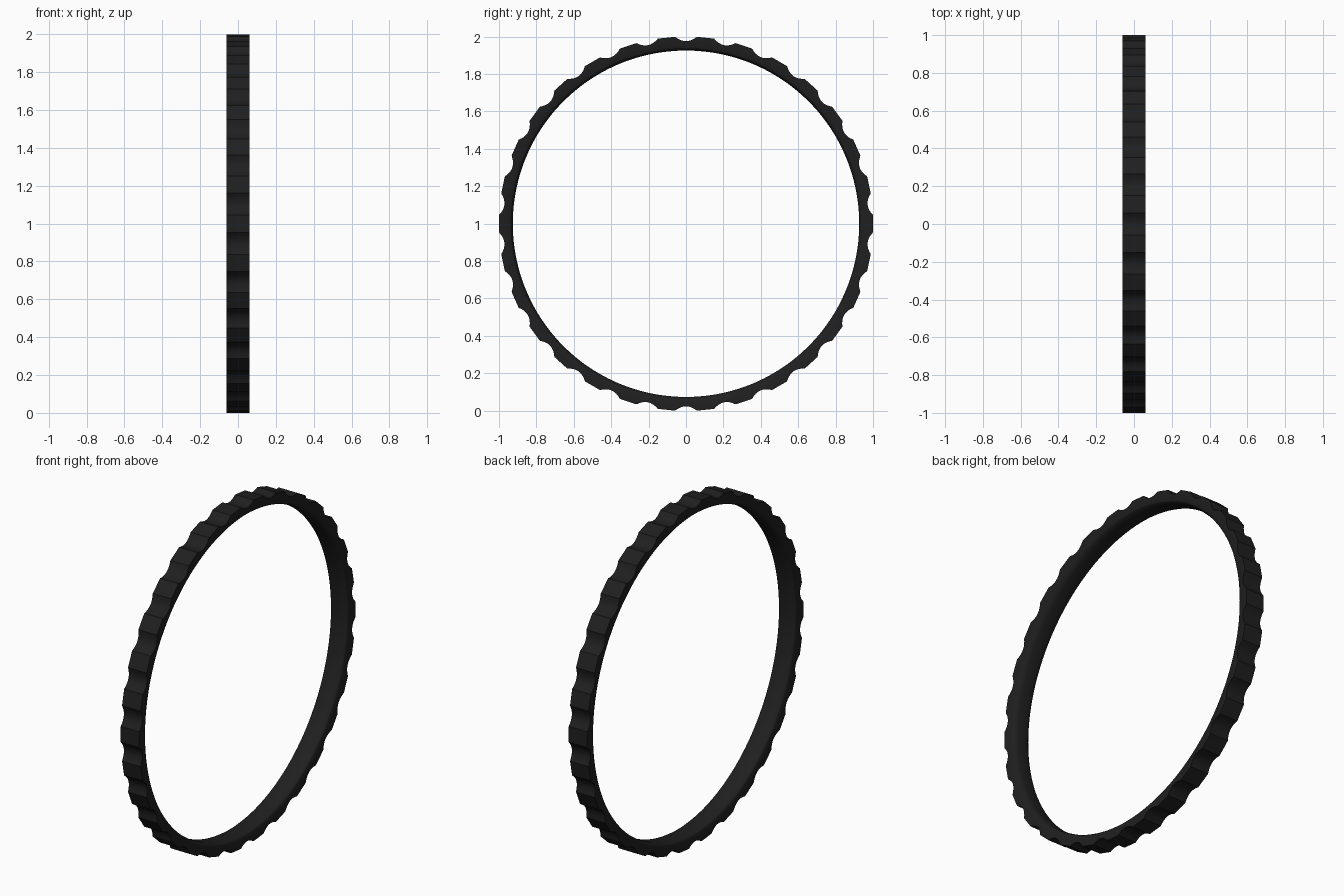
import bpy, bmesh, math

if "Cube" in bpy.data.objects:
    bpy.data.objects.remove(bpy.data.objects["Cube"])

LOBES = 30                      # flat-topped lobes around the rim
PITCH = 2 * math.pi / LOBES
HALF_FLAT = math.radians(2.65)  # half the angle covered by one lobe top
NOTCH_R = 0.976                 # radius at the bottom of a scallop
EDGE_R = 1.0 / math.cos(HALF_FLAT)
NOTCH_STEPS = 8

rubber = bpy.data.materials.new("black rubber")
rubber.diffuse_color = (0.014, 0.014, 0.014, 1)
rubber.use_nodes = True
rubber.node_tree.nodes["Principled BSDF"].inputs["Base Color"].default_value = rubber.diffuse_color

# One pitch of the tread outline: (angle, radius), lobe top then scallop
pitch_outline = [(-HALF_FLAT, EDGE_R), (0, 1.0)]
for i in range(NOTCH_STEPS):
    t = i / NOTCH_STEPS
    angle = HALF_FLAT + t * (PITCH - 2 * HALF_FLAT)
    dip = 1 - (2 * t - 1) ** 2
    pitch_outline.append((angle, EDGE_R - (EDGE_R - NOTCH_R) * dip))

outline = [(a + k * PITCH, r) for k in range(LOBES) for a, r in pitch_outline]

# Inner side of the cross-section (x, radius), mirrored across x = 0
half = [(0.06, 0.952), (0.054, 0.938), (0.044, 0.930), (0.03, 0.926)]
inner = half + [(-x, r) for x, r in reversed(half)]

bm = bmesh.new()
height = EDGE_R * math.cos(PITCH / 2 - HALF_FLAT)
sections = []
for a, r_out in outline:
    section = [(-0.06, r_out), (0.06, r_out)] + inner
    sections.append([bm.verts.new((x, r * math.cos(a), height + r * math.sin(a)))
                     for x, r in section])

# Bridge neighbouring cross-sections into a closed ring
n = len(sections[0])
for i, s in enumerate(sections):
    nxt = sections[(i + 1) % len(sections)]
    for j in range(n):
        k = (j + 1) % n
        bm.faces.new((s[j], s[k], nxt[k], nxt[j]))
bmesh.ops.recalc_face_normals(bm, faces=bm.faces)

mesh = bpy.data.meshes.new("scalloped_tyre")
bm.to_mesh(mesh)
bm.free()
mesh.materials.append(rubber)
tyre = bpy.data.objects.new("scalloped_tyre", mesh)
bpy.context.collection.objects.link(tyre)

# Smooth scallops and bore, crisp lobe edges
bpy.context.view_layer.objects.active = tyre
tyre.select_set(True)
bpy.ops.object.shade_smooth_by_angle(angle=math.radians(28))
